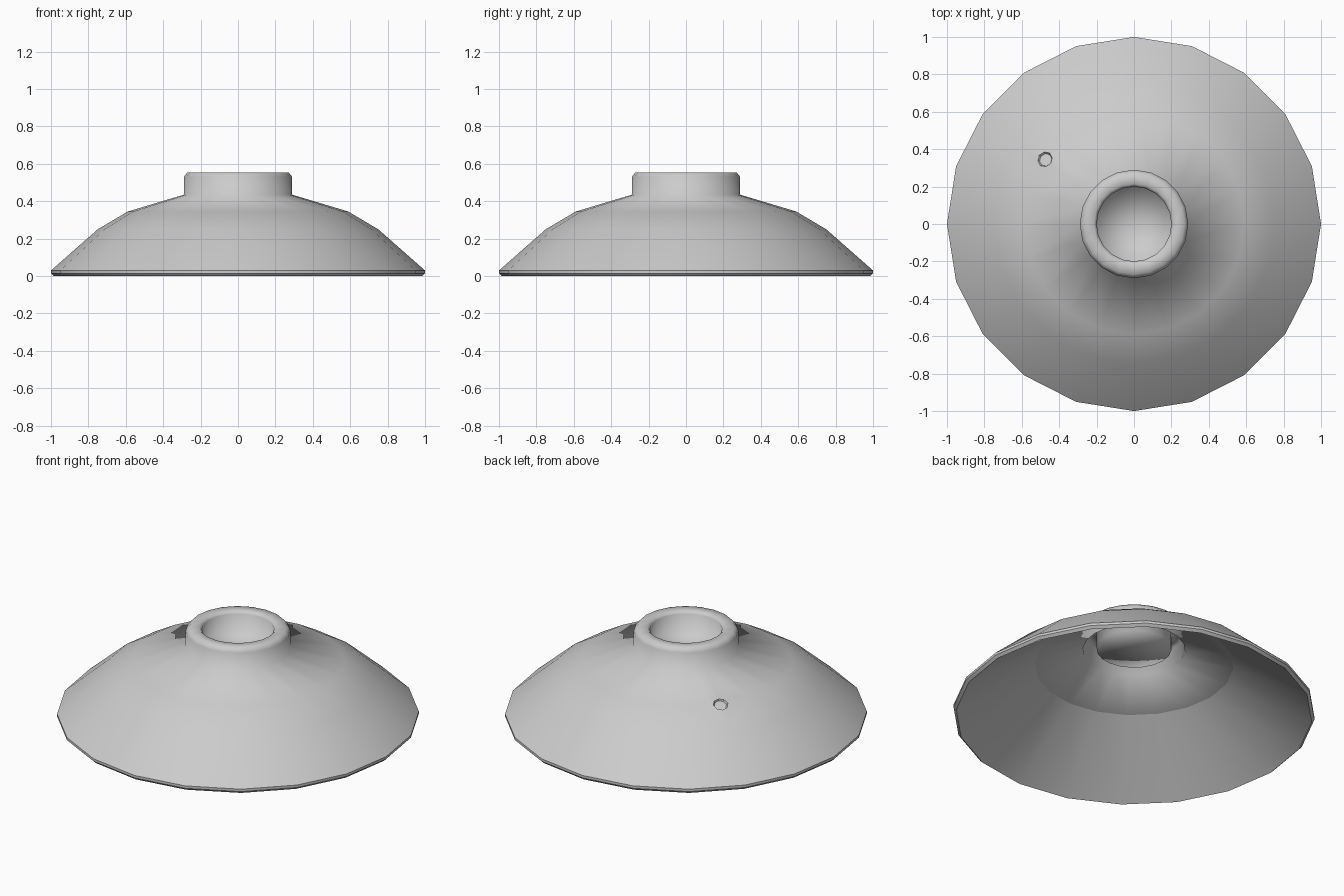
import bpy, bmesh
from math import cos, sin, radians, hypot
from mathutils import Vector

cube = bpy.data.objects.get("Cube")
if cube:
    bpy.data.objects.remove(cube, do_unlink=True)

SIDES = 20
CREASE_R = 0.55


def make_material(name, colour):
    mat = bpy.data.materials.new(name)
    mat.use_nodes = True
    mat.diffuse_color = colour
    mat.node_tree.nodes["Principled BSDF"].inputs["Base Color"].default_value = colour
    return mat


def link_mesh(name, bm):
    mesh = bpy.data.meshes.new(name)
    bmesh.ops.recalc_face_normals(bm, faces=bm.faces)
    bm.to_mesh(mesh)
    bm.free()
    obj = bpy.data.objects.new(name, mesh)
    bpy.context.collection.objects.link(obj)
    return obj


def lathe(name, profile):
    """Spin a profile that starts and ends on the z axis into a closed solid."""
    bm = bmesh.new()
    rings = []
    for r, z in profile:
        count = SIDES if r else 1
        rings.append([bm.verts.new((r * cos(radians(360 * i / SIDES)),
                                    r * sin(radians(360 * i / SIDES)), z))
                      for i in range(count)])
    for a, b in zip(rings, rings[1:]):
        for i in range(SIDES):
            j = (i + 1) % SIDES
            corners = [a[i % len(a)], a[j % len(a)], b[j % len(b)], b[i % len(b)]]
            bm.faces.new(list(dict.fromkeys(corners)))
    return link_mesh(name, bm)


# Dome with a hollow foot ring: outside from the well floor to the rim, then back inside
outside = [(0, 0.43), (0.2, 0.435), (0.2, 0.54), (0.215, 0.555), (0.27, 0.555),
           (0.29, 0.53), (0.29, 0.435), (0.59, 0.345), (0.75, 0.25), (1, 0.03)]
inside = [(1, 0.015), (0.985, 0), (0.965, 0.015), (CREASE_R, 0.32), (0.283, 0.42),
          (0.278, 0.53), (0.207, 0.53), (0.207, 0.425), (0, 0.42)]
dome = lathe("dome_lid", outside + inside)
dome.data.materials.append(make_material("light_grey", (0.6, 0.6, 0.6, 1)))

# Small tapered vent dimple sunk into the back right of the dome
vent_angle = radians(144)
centre = Vector((0.59 * cos(vent_angle), 0.59 * sin(vent_angle), 0.345))
normal = Vector((0.42 * cos(vent_angle), 0.42 * sin(vent_angle), 0.9)).normalized()
bm = bmesh.new()
bmesh.ops.create_cone(bm, cap_ends=True, segments=8, radius1=0.035, radius2=0.06, depth=0.04)
cutter = link_mesh("vent_cutter", bm)
cutter.location = centre + normal * 0.005
cutter.rotation_euler = normal.to_track_quat("Z", "Y").to_euler()
cutter.hide_render = True
cutter.hide_viewport = False

boolean = dome.modifiers.new("vent", "BOOLEAN")
boolean.operation = "DIFFERENCE"
boolean.object = cutter
bpy.context.view_layer.update()
bpy.ops.object.select_all(action="DESELECT")
bpy.context.view_layer.objects.active = dome
dome.select_set(True)
bpy.ops.object.modifier_apply(modifier=boolean.name)
bpy.data.objects.remove(cutter, do_unlink=True)

# Smooth everywhere except the inner crease, the rim lip and the vent edges
bpy.ops.object.shade_smooth()
bm = bmesh.new()
bm.from_mesh(dome.data)
for edge in bm.edges:
    at_crease = all(abs(hypot(v.co.x, v.co.y) - CREASE_R) < 0.002 and v.co.z < 0.33
                    for v in edge.verts)
    at_rim = all(v.co.z < 0.035 for v in edge.verts)
    at_vent = all((v.co - centre).length < 0.075 for v in edge.verts)
    if at_crease or ((at_rim or at_vent) and edge.calc_face_angle(0) > radians(25)):
        edge.smooth = False
bm.to_mesh(dome.data)
bm.free()
